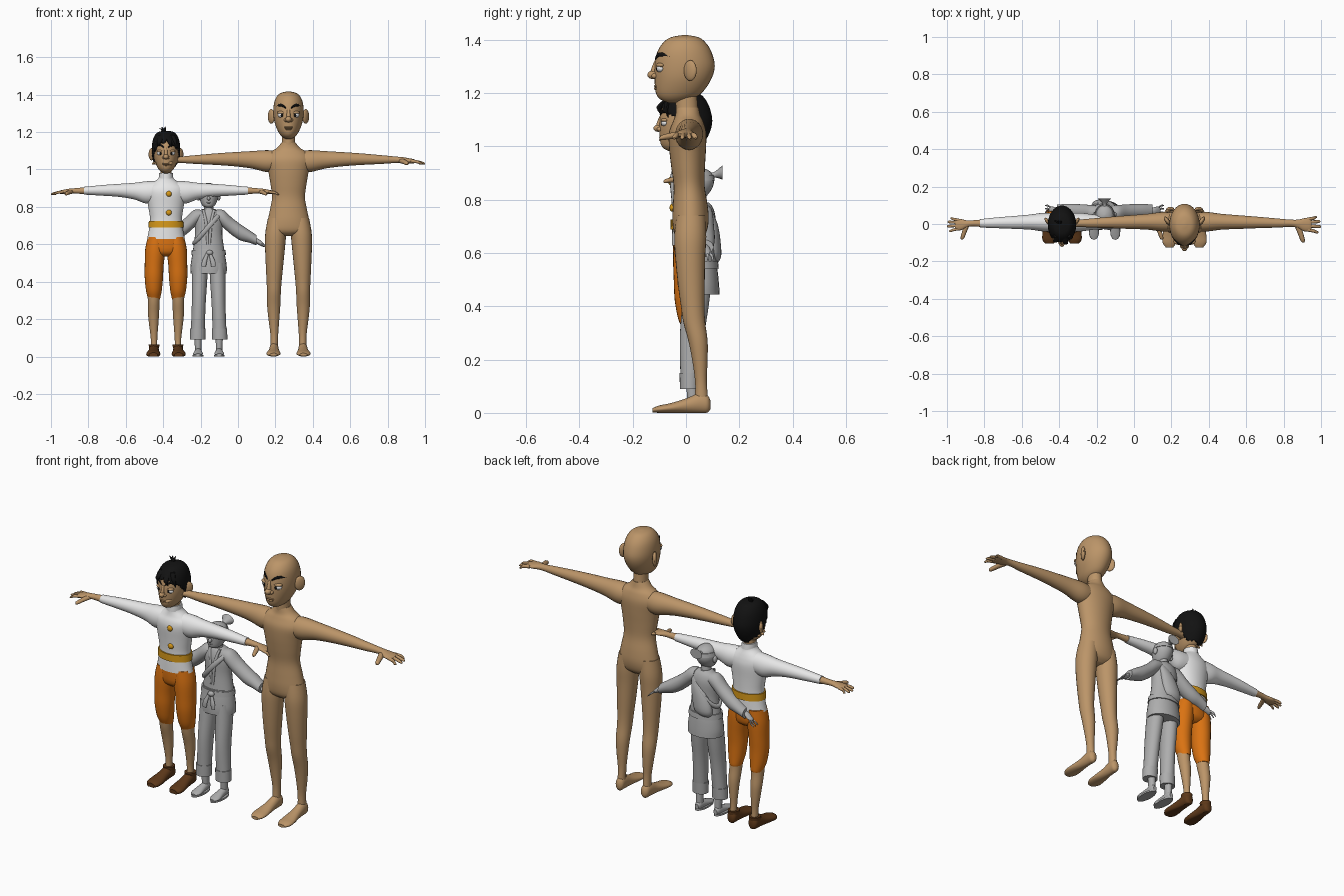
import bpy, bmesh, math
from mathutils import Matrix, Vector


def material(name, *rgb):
    m = bpy.data.materials.new(name)
    m.diffuse_color = (*rgb, 1)
    return m


SKIN = material("tan skin", .50, .30, .14)
WHITE = material("white cloth", .80, .80, .80)
ORANGE = material("orange cloth", .70, .17, .006)
GOLD = material("gold trim", .68, .32, .01)
BROWN = material("brown leather", .11, .04, .01)
BLACK = material("black hair", .006, .006, .006)
GREY = material("grey clay", .42, .42, .42)

# Each figure: name prefix, x position, scale
TALL, BOY, ROBED = ("tall", .27, 1), ("boy", -.385, .842), ("robed", -.157, 1)


def add(fig, name, bm, mat, mirror=False):
    bmesh.ops.recalc_face_normals(bm, faces=bm.faces)
    me = bpy.data.meshes.new(f"{fig[0]}_{name}")
    bm.to_mesh(me)
    bm.free()
    me.materials.append(mat)
    ob = bpy.data.objects.new(me.name, me)
    ob.location.x, ob.scale = fig[1], (fig[2],) * 3
    bpy.context.collection.objects.link(ob)
    if mirror:
        ob.modifiers.new("mirror", 'MIRROR')
    return ob


def spline(p, sub):
    """Smooth (Catmull-Rom) interpolation of ring values."""
    p = [Vector(q) for q in p]
    out = []
    for i in range(len(p) - 1):
        a, b, c, d = p[max(i - 1, 0)], p[i], p[i + 1], p[min(i + 2, len(p) - 1)]
        for k in range(sub):
            t = k / sub
            out.append(.5 * (2 * b + (c - a) * t + (2 * a - 5 * b + 4 * c - d) * t * t
                             + (3 * b - a - 3 * c + d) * t ** 3))
    return out + [p[-1]]


def loft(fig, name, rings, mat, axis='z', mirror=False, n=24, sub=4, keep=None):
    """Ellipse rings (x, y, z, radius, radius) swept along one axis."""
    bm = bmesh.new()
    loops = []
    for x, y, z, ra, rb in spline(rings, sub):
        ra, rb, loop = max(ra, .001), max(rb, .001), []
        for k in range(n):
            c, s = ra * math.cos(math.tau * k / n), rb * math.sin(math.tau * k / n)
            off = {'x': (0, c, s), 'y': (c, 0, s), 'z': (c, s, 0)}[axis]
            loop.append(bm.verts.new((x + off[0], y + off[1], max(z + off[2], 0))))
        loops.append(loop)
    for a, b in zip(loops, loops[1:]):
        for k in range(n):
            bm.faces.new((a[k], a[k - 1], b[k - 1], b[k]))
    bm.faces.new(loops[0])
    bm.faces.new(loops[-1])
    if keep:
        bad = [f for f in bm.faces if not keep(f.calc_center_median())]
        bmesh.ops.delete(bm, geom=bad, context='FACES')
    return add(fig, name, bm, mat, mirror)


def ball(fig, name, loc, radii, mat, mirror=False, turn=0):
    bm = bmesh.new()
    m = Matrix.Translation(loc) @ Matrix.Rotation(turn, 4, 'Z') @ Matrix.Diagonal((*radii, 1))
    bmesh.ops.create_uvsphere(bm, u_segments=20, v_segments=12, radius=1, matrix=m)
    return add(fig, name, bm, mat, mirror)


def grow(rings, d):
    return [(x, y, z, a + d, b + d) for x, y, z, a, b in rings]


HEAD = [(0, -.05, 1.163, .012, .015), (0, -.04, 1.175, .034, .055), (0, -.027, 1.20, .054, .086),
        (0, -.012, 1.25, .074, .106), (0, -.005, 1.30, .081, .113), (0, -.006, 1.35, .078, .103),
        (0, -.006, 1.385, .066, .083), (0, -.005, 1.408, .044, .054), (0, -.004, 1.417, .008, .01)]
FOOT = [(.076, .092, .03, .008, .015), (.076, .08, .034, .022, .033), (.077, .05, .037, .025, .037),
        (.078, 0, .027, .028, .027), (.08, -.06, .018, .037, .018), (.081, -.1, .014, .036, .014),
        (.08, -.125, .01, .02, .008)]


# Head, arms, hands, legs shared by the two large figures
def body(fig):
    loft(fig, "head", HEAD, SKIN, n=32)
    loft(fig, "neck", [(0, .006, 1.09, .045, .045), (0, .004, 1.13, .037, .042), (0, 0, 1.2, .034, .04)], SKIN)
    ball(fig, "ear", (.092, .016, 1.284), (.012, .028, .039), SKIN, True, -.6)
    ball(fig, "eye", (.037, -.097, 1.291), (.022, .013, .014), WHITE, True, .3)
    ball(fig, "pupil", (.035, -.106, 1.290), (.009, .006, .010), BLACK, True, .3)
    ball(fig, "eyelid", (.037, -.096, 1.304), (.025, .015, .009), SKIN, True, .3)
    loft(fig, "eyebrow", [(.013, -.112, 1.328, .005, .004), (.04, -.099, 1.345, .006, .008),
                          (.068, -.057, 1.336, .005, .003)], BLACK, 'x', True, n=10)
    loft(fig, "nose_bridge", [(0, -.108, 1.325, .008, .008), (0, -.117, 1.295, .010, .012),
                              (0, -.122, 1.268, .013, .014)], SKIN, n=12)
    ball(fig, "nose_tip", (0, -.124, 1.268), (.017, .021, .016), SKIN)
    ball(fig, "nostril", (.014, -.117, 1.264), (.010, .013, .010), SKIN, True)
    ball(fig, "upper_lip", (0, -.110, 1.226), (.024, .010, .005), SKIN)
    ball(fig, "lower_lip", (0, -.109, 1.216), (.020, .011, .006), SKIN)
    ball(fig, "mouth_line", (0, -.112, 1.2215), (.024, .007, .0018), BROWN)
    loft(fig, "arm", [(.07, .01, 1.045, .05, .055), (.12, .012, 1.045, .052, .058),
                      (.2, .012, 1.052, .042, .046), (.3, .01, 1.055, .036, .037),
                      (.4, .008, 1.055, .03, .03), (.5, .005, 1.053, .024, .023),
                      (.575, .004, 1.052, .019, .017), (.61, 0, 1.05, .024, .016),
                      (.64, -.004, 1.047, .035, .014), (.67, -.004, 1.044, .035, .011),
                      (.68, -.004, 1.043, .025, .007)], SKIN, 'x', True)
    for i, (x, y) in enumerate([(.708, .036), (.726, .013), (.73, -.014), (.716, -.044)]):
        loft(fig, f"finger_{i}", [(.655, y * .7, 1.045, .009, .009), (.69, y * .85, 1.041, .009, .009),
                                  (x - .008, y, 1.033, .008, .007), (x, y, 1.03, .003, .003)],
             SKIN, 'x', True, n=10, sub=3)
    loft(fig, "thumb", [(.605, -.008, 1.046, .018, .014), (.62, -.05, 1.04, .015, .012),
                        (.632, -.088, 1.033, .012, .010), (.635, -.1, 1.03, .004, .004)],
         SKIN, 'y', True, n=12)
    loft(fig, "leg", [(.06, .018, .74, .05, .055), (.068, .016, .66, .056, .06), (.072, .016, .58, .053, .056),
                      (.075, .02, .48, .046, .05), (.077, .025, .40, .040, .044), (.078, .031, .34, .037, .041),
                      (.079, .045, .27, .035, .036), (.078, .052, .2, .029, .029),
                      (.076, .056, .12, .021, .022), (.076, .058, .06, .020, .024),
                      (.076, .058, .03, .02, .024)], SKIN, mirror=True)


# Tall unclothed figure
body(TALL)
loft(TALL, "torso", [(0, .015, .645, .05, .03), (0, .015, .67, .115, .058), (0, .017, .72, .112, .068),
                     (0, .016, .78, .1, .065), (0, .012, .85, .088, .058), (0, .008, .92, .096, .063),
                     (0, .006, .99, .108, .069), (0, .006, 1.05, .122, .07), (0, .008, 1.09, .1, .058),
                     (0, .007, 1.115, .062, .047), (0, .005, 1.145, .037, .042)], SKIN, n=32)
loft(TALL, "foot", FOOT, SKIN, 'y', True)

# Dressed figure: shirt, belt, breeches and shoes
body(BOY)
loft(BOY, "shirt", [(0, .01, .745, .12, .073), (0, .01, .80, .109, .072), (0, .01, .87, .101, .07),
                    (0, .008, .95, .112, .073), (0, .006, 1.03, .126, .078), (0, .006, 1.07, .124, .072),
                    (0, .008, 1.10, .09, .06), (0, .005, 1.13, .05, .05), (0, .003, 1.16, .04, .047)], WHITE, n=32)
loft(BOY, "collar", [(0, .004, 1.13, .046, .052), (0, .003, 1.165, .043, .049)], WHITE, sub=1)
loft(BOY, "sleeve", [(.07, .01, 1.045, .06, .07), (.13, .012, 1.042, .058, .07), (.2, .012, 1.05, .048, .053),
                     (.3, .01, 1.055, .041, .041), (.4, .008, 1.055, .035, .034),
                     (.5, .005, 1.053, .028, .026), (.52, .005, 1.053, .026, .025)], WHITE, 'x', True)
loft(BOY, "belt", [(0, .01, .818, .112, .079), (0, .01, .862, .109, .078)], GOLD, n=32, sub=1)
for i, z in enumerate((1.033, .914)):
    ball(BOY, f"button_{i}", (.018, -.069 + .008 * i, z), (.018, .012, .018), GOLD)
loft(BOY, "breeches_seat", [(0, .013, .635, .05, .035), (0, .013, .67, .115, .068),
                            (0, .012, .77, .112, .07)], ORANGE)
loft(BOY, "breeches_leg", [(.065, .015, .76, .05, .065), (.068, .013, .68, .064, .07), (.075, .012, .58, .06, .066),
                           (.077, .012, .5, .058, .062), (.077, .02, .42, .05, .055),
                           (.076, .03, .375, .04, .046), (.076, .032, .362, .037, .042)], ORANGE, mirror=True)
loft(BOY, "shoe", grow(FOOT, .007), BROWN, 'y', True)
loft(BOY, "shoe_cuff", [(.076, .055, .05, .032, .036), (.076, .056, .075, .034, .038)], BROWN, mirror=True, sub=1)

# Hair: shell of the head cut on a slanted hairline, loose locks, top tuft
hair = [(x, y, 1.3 + (z - 1.3) * 1.14, a + .009, b + .009) for x, y, z, a, b in HEAD]
cap = loft(BOY, "hair_cap", hair, BLACK, n=48, sub=8,
           keep=lambda c: c.z > 1.255 - c.y + .012 * math.sin(90 * c.x))
solid = cap.modifiers.new("thickness", 'SOLIDIFY')
solid.thickness, solid.offset = .012, -1
for i, (x0, x1, y1, z1) in enumerate([(-.035, -.07, -.075, 1.30), (.04, .066, -.08, 1.315),
                                      (.012, .034, -.113, 1.33), (-.03, -.052, -.1, 1.335)]):
    loft(BOY, f"lock_{i}", [(x0, -.075, 1.405, .016, .012), ((x0 + x1) / 2, y1 - .006, 1.365, .016, .012),
                            (x1, y1, z1, .002, .002)], BLACK, n=10)
for i, dx in enumerate((-.035, -.015, .008)):
    loft(BOY, f"tuft_{i}", [(-.012, .01, 1.42, .010, .010), (-.012 + dx * .4, .012, 1.442, .008, .008),
                            (-.012 + dx, .02, 1.462 - abs(dx) * .3, .002, .002)], BLACK, n=8)

# Robed grey figure: head with tied hair
R = ROBED
loft(R, "head", [(0, .02, .796, .012, .016), (0, .03, .807, .033, .04), (0, .041, .84, .048, .056),
                 (0, .045, .87, .052, .06), (0, .046, .90, .043, .05), (0, .046, .915, .024, .028),
                 (0, .046, .921, .004, .004)], GREY)
loft(R, "headband", [(0, .045, .872, .055, .063), (0, .046, .892, .05, .058)], GREY, sub=1)
loft(R, "hair_knot", [(0, .085, .885, .022, .018), (0, .105, .893, .010, .010),
                      (0, .137, .902, .036, .027)], GREY, 'y', n=12)
ball(R, "ear", (.054, .05, .853), (.010, .014, .02), GREY, True)
ball(R, "nose", (0, -.015, .845), (.009, .014, .011), GREY)
ball(R, "eye", (.02, -.007, .862), (.011, .007, .007), GREY, True)
ball(R, "lips", (0, -.009, .823), (.014, .006, .005), GREY)
loft(R, "neck", [(0, .052, .76, .03, .03), (0, .05, .82, .022, .025)], GREY)

# Jacket, arms, skirt and sash
loft(R, "jacket", [(0, .055, .55, .087, .06), (0, .057, .65, .073, .053), (0, .058, .73, .076, .053),
                   (0, .058, .77, .064, .043), (0, .055, .79, .03, .03)], GREY)
loft(R, "lapel", [(.03, .026, .787, .008, .006), (.014, .006, .72, .008, .006),
                  (.004, .002, .6, .007, .006)], GREY, mirror=True, n=10)
loft(R, "sleeve", [(.045, .06, .755, .038, .030), (.08, .06, .735, .042, .047), (.125, .065, .695, .04, .046),
                   (.17, .068, .664, .04, .043), (.215, .07, .643, .037, .034),
                   (.256, .07, .622, .033, .027)], GREY, 'x', True)
loft(R, "hand", [(.25, .07, .622, .014, .013), (.272, .07, .610, .022, .015), (.292, .07, .597, .021, .011),
                 (.298, .07, .593, .012, .007)], GREY, 'x', True, n=16)
for i, y in enumerate((.04, .062, .082, .098)):
    loft(R, f"finger_{i}", [(.283, .07 + (y - .07) * .5, .603, .006, .006), (.303, y, .588, .005, .006),
                            (.318, y, .573, .003, .003)], GREY, 'x', True, n=8)
loft(R, "skirt", [(0, .052, .575, .08, .06), (0, .052, .53, .09, .067), (0, .052, .48, .097, .072),
                  (0, .053, .445, .096, .073)], GREY)
loft(R, "sash", [(0, .054, .542, .093, .069), (0, .054, .57, .09, .066)], GREY, sub=1)
ball(R, "sash_knot", (.005, -.015, .555), (.018, .014, .014), GREY)
loft(R, "sash_tail", [(.008, -.016, .55, .008, .006), (.022, -.026, .51, .013, .006),
                      (.026, -.027, .48, .012, .005)], GREY, mirror=True, n=10)

# Bundle carried on the back with its diagonal strap
loft(R, "bundle", [(-.03, .09, .545, .02, .012), (-.02, .1, .58, .05, .03), (-.005, .1, .64, .05, .03),
                   (.02, .096, .71, .035, .022), (.045, .08, .765, .015, .012)], GREY)
bpy.ops.mesh.primitive_torus_add(major_radius=1, minor_radius=.13, major_segments=40, minor_segments=10,
                                 location=(R[1] - .008, .056, .685), rotation=(0, math.radians(-49), 0))
strap = bpy.context.object
strap.name, strap.scale = "robed_strap", (.102, .056, .1)
strap.data.materials.append(GREY)

# Trousers with rolled cuffs, shins and feet
loft(R, "trouser_leg", [(.045, .045, .5, .042, .052), (.049, .035, .4, .041, .05), (.053, .022, .28, .037, .045),
                        (.058, .016, .14, .037, .037)], GREY, mirror=True)
loft(R, "trouser_cuff", [(.059, .014, .09, .041, .037), (.058, .015, .15, .041, .039)], GREY, mirror=True, sub=1)
loft(R, "shin", [(.057, .022, .12, .02, .022), (.056, .026, .03, .017, .02)], GREY, mirror=True)
loft(R, "foot", [(.056, .052, .02, .010, .014), (.056, .035, .024, .018, .023), (.056, -.01, .02, .022, .019),
                 (.057, -.055, .014, .026, .011), (.057, -.08, .011, .014, .005)], GREY, 'y', True)
loft(R, "sandal_sole", [(.057, -.015, 0, .029, .07), (.057, -.015, .009, .029, .07)], GREY, mirror=True, sub=1)

# Smooth shading with crisp edges kept
bpy.ops.object.select_all(action='SELECT')
bpy.ops.object.shade_smooth_by_angle(angle=math.radians(40))
